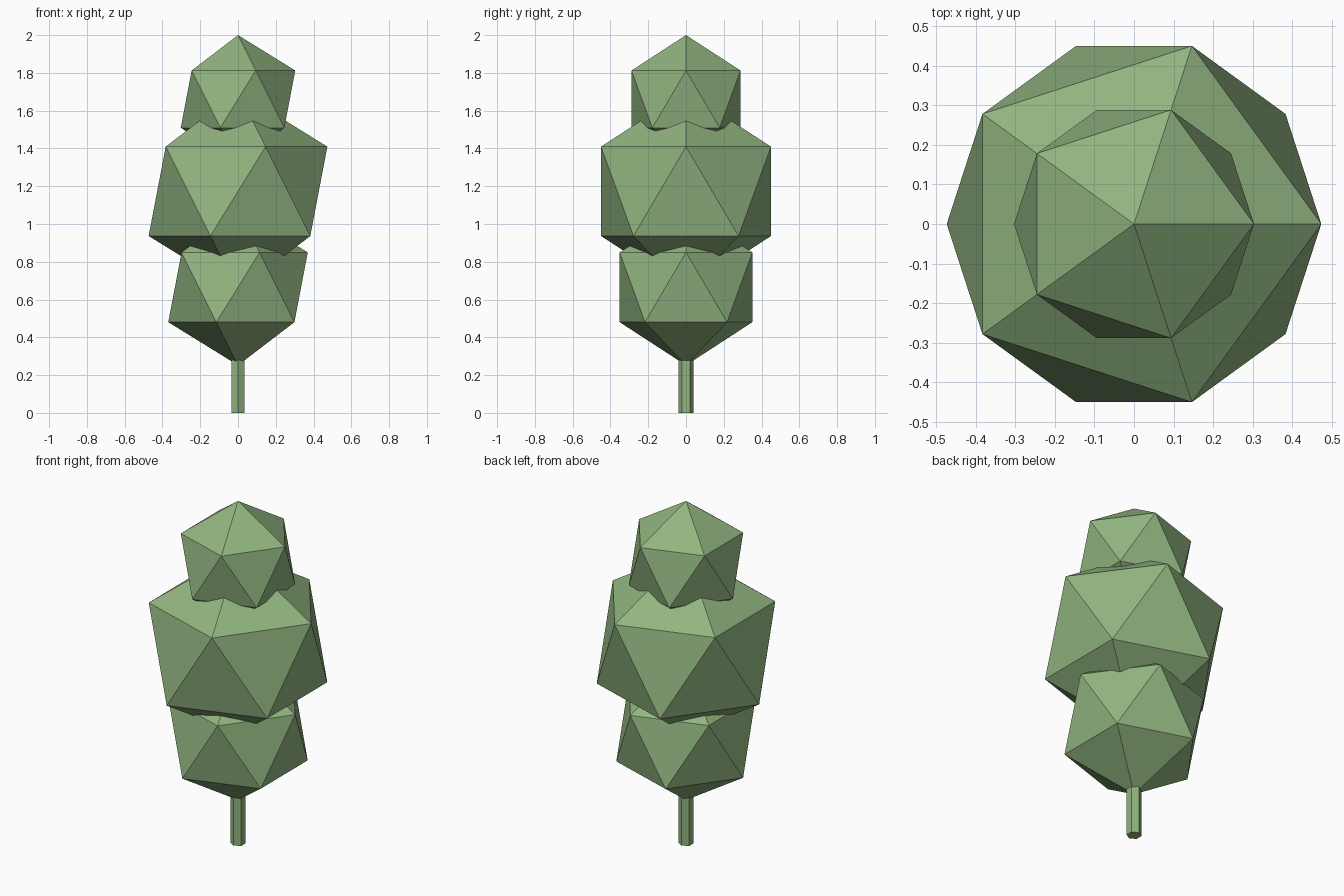
import bpy

if "Cube" in bpy.data.objects:
    bpy.data.objects.remove(bpy.data.objects["Cube"])

# One green shared by every part
green = bpy.data.materials.new("leaf_green")
green.diffuse_color = (0.285, 0.46, 0.215, 1.0)
green.use_nodes = True
green.node_tree.nodes["Principled BSDF"].inputs["Base Color"].default_value = green.diffuse_color


def finish(name):
    obj = bpy.context.object
    obj.name = name
    obj.data.name = name
    obj.data.materials.append(green)


# Foliage: three faceted clumps stacked on the trunk axis
for name, radius, z in (
    ("lower_foliage", 0.413, 0.665),
    ("middle_foliage", 0.529, 1.173),
    ("upper_foliage", 0.339, 1.661),
):
    bpy.ops.mesh.primitive_ico_sphere_add(subdivisions=1, radius=radius, location=(0, 0, z))
    finish(name)

# Trunk: thin six-sided post running up into the lowest clump
TRUNK_HEIGHT = 0.5
bpy.ops.mesh.primitive_cylinder_add(
    vertices=6, radius=0.04, depth=TRUNK_HEIGHT, location=(0, 0, TRUNK_HEIGHT / 2)
)
finish("trunk")
